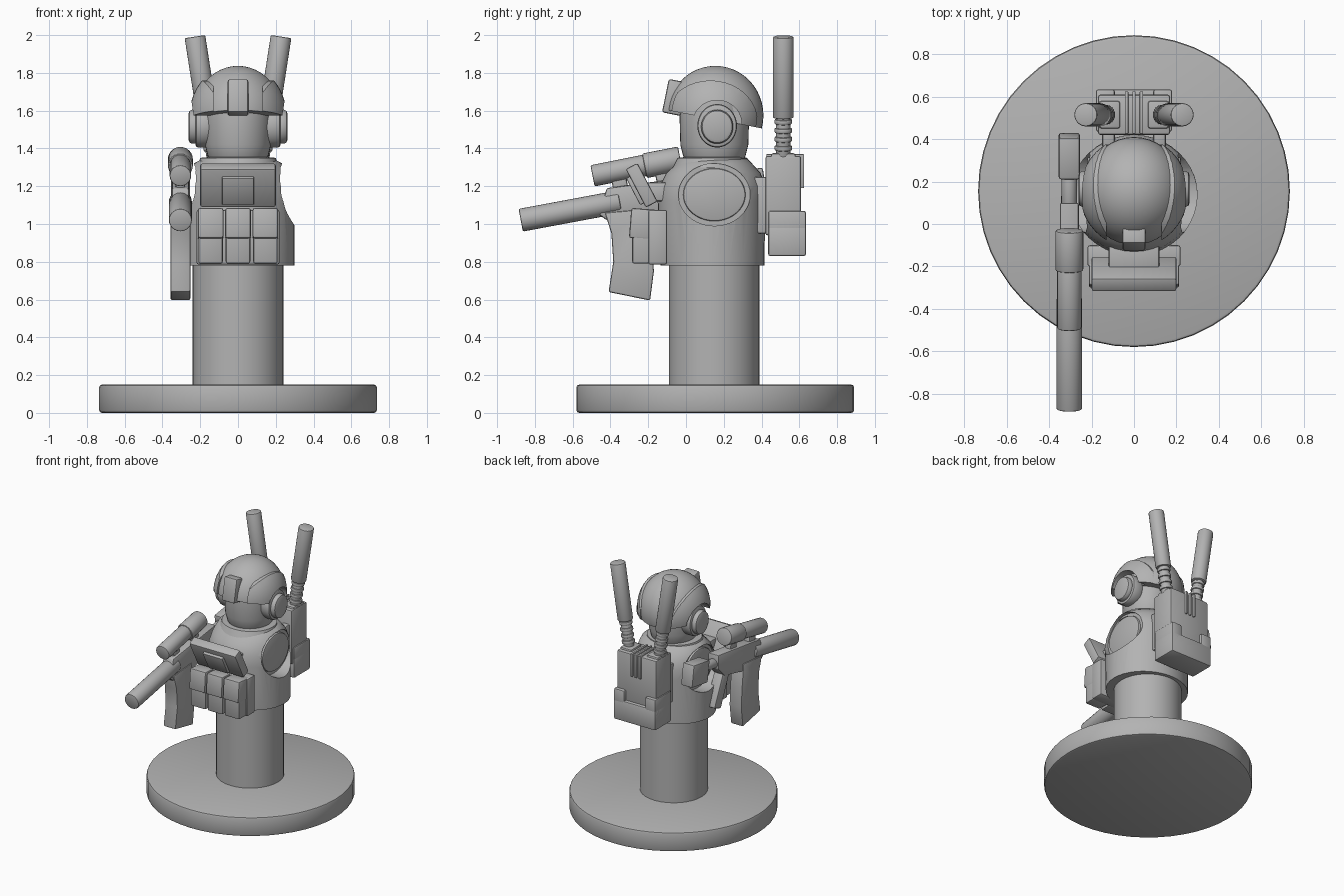
import bpy, bmesh, math
from mathutils import Vector, Matrix

old = bpy.data.objects.get("Cube")
if old:
    bpy.data.objects.remove(old, do_unlink=True)

grey = bpy.data.materials.new("plain_grey")
grey.use_nodes = True
COLOUR = (0.45, 0.45, 0.45, 1)
grey.diffuse_color = COLOUR
grey.node_tree.nodes["Principled BSDF"].inputs["Base Color"].default_value = COLOUR
CY = 0.15  # depth of the body axis


def finish(name, bm, bevel=0, angle=35):
    bmesh.ops.recalc_face_normals(bm, faces=bm.faces)
    me = bpy.data.meshes.new(name)
    bm.to_mesh(me)
    bm.free()
    ob = bpy.data.objects.new(name, me)
    bpy.context.collection.objects.link(ob)
    me.materials.append(grey)
    bpy.ops.object.select_all(action='DESELECT')
    ob.select_set(True)
    bpy.context.view_layer.objects.active = ob
    if bevel:
        mod = ob.modifiers.new("soft_edges", 'BEVEL')
        mod.width, mod.segments, mod.limit_method = bevel, 2, 'ANGLE'
        bpy.ops.object.modifier_apply(modifier=mod.name)
    bpy.ops.object.shade_smooth_by_angle(angle=math.radians(angle))
    return ob


def box(name, centre, size, tilt=0, bevel=0.012):
    bm = bmesh.new()
    bmesh.ops.create_cube(bm, size=1)
    m = Matrix.Translation(centre) @ Matrix.Rotation(tilt, 4, 'X') @ Matrix.Diagonal((*size, 1))
    bm.transform(m)
    return finish(name, bm, bevel)


def rod(name, a, b, r, r2=None, sides=24, bevel=0.008):
    a, b = Vector(a), Vector(b)
    bm = bmesh.new()
    bmesh.ops.create_cone(bm, cap_ends=True, segments=sides, radius1=r,
                          radius2=r if r2 is None else r2, depth=(b - a).length)
    bm.transform(Matrix.Translation((a + b) / 2) @ (b - a).to_track_quat('Z', 'Y').to_matrix().to_4x4())
    return finish(name, bm, bevel)


def loft(name, rings, sides=40):
    """Stack of ellipses: (z, x radius, y radius, y centre)."""
    bm = bmesh.new()
    loops = []
    for z, rx, ry, cy in rings:
        loops.append([bm.verts.new((rx * math.cos(t), cy + ry * math.sin(t), z))
                      for t in (math.tau * i / sides for i in range(sides))])
    for lo, hi in zip(loops, loops[1:]):
        for i in range(sides):
            j = (i + 1) % sides
            bm.faces.new((lo[i], lo[j], hi[j], hi[i]))
    bm.faces.new(loops[0])
    bm.faces.new(loops[-1])
    return finish(name, bm)


def side_shape(name, pts, x0, x1, bevel=0.01):
    """Side outline in y, z drawn out across x."""
    bm = bmesh.new()
    lo = [bm.verts.new((x0, y, z)) for y, z in pts]
    hi = [bm.verts.new((x1, y, z)) for y, z in pts]
    for i in range(len(pts)):
        j = (i + 1) % len(pts)
        bm.faces.new((lo[i], lo[j], hi[j], hi[i]))
    bm.faces.new(lo)
    bm.faces.new(hi)
    return finish(name, bm, bevel)


def oval(cy, cz, ry, rz, n=40):
    return [(cy + ry * math.cos(math.tau * i / n), cz + rz * math.sin(math.tau * i / n)) for i in range(n)]


def ball(name, centre, radii):
    bm = bmesh.new()
    bmesh.ops.create_uvsphere(bm, u_segments=40, v_segments=24, radius=1)
    bm.transform(Matrix.Translation(centre) @ Matrix.Diagonal((*radii, 1)))
    return finish(name, bm)


def combine(ob, tool, how='DIFFERENCE'):
    mod = ob.modifiers.new("cut", 'BOOLEAN')
    mod.operation, mod.object, mod.solver = how, tool, 'EXACT'
    bpy.context.view_layer.objects.active = ob
    bpy.ops.object.modifier_apply(modifier=mod.name)
    bpy.data.objects.remove(tool, do_unlink=True)


# Stand
rod("base_disc", (0, 0.155, 0), (0, 0.155, 0.15), 0.735, sides=48, bevel=0.015)
rod("pillar", (0, CY, 0.14), (0, CY, 0.8), 0.24, sides=32, bevel=0)

# Torso with an arm opening on each side
torso = loft("torso", [(0.78, 0.3, 0.275, 0.14), (1.12, 0.3, 0.285, 0.135), (1.2, 0.29, 0.28, 0.14),
                       (1.27, 0.265, 0.25, 0.145), (1.32, 0.235, 0.2, 0.15), (1.35, 0.18, 0.17, 0.15)])
for s in (-1, 1):
    combine(torso, side_shape("arm_cutter", oval(CY, 1.155, 0.19, 0.165), s * 0.205, s * 0.4, 0))
    side_shape("arm_pad", oval(CY, 1.155, 0.165, 0.14), s * 0.19, s * 0.222)
bpy.context.view_layer.objects.active = torso
torso.select_set(True)
bpy.ops.object.shade_smooth_by_angle(angle=math.radians(35))
loft("collar", [(1.3, 0.215, 0.2, 0.13), (1.35, 0.2, 0.185, 0.14), (1.355, 0.15, 0.15, 0.15)])

# Chest gear
box("pouch_backing", (0, -0.15, 0.93), (0.44, 0.1, 0.29))
for x in (-0.145, 0, 0.145):
    box("chest_pouch", (x, -0.22, 0.92), (0.13, 0.13, 0.26))
    box("pouch_flap", (x, -0.226, 1.0), (0.136, 0.14, 0.16), tilt=-0.08)
lean = math.atan2(0.11, 0.21)
box("chest_panel", (0, -0.235, 1.205), (0.4, 0.07, 0.23), tilt=lean, bevel=0.01)
box("panel_screen", (0, -0.262, 1.18), (0.17, 0.04, 0.16), tilt=lean, bevel=0.006)
box("panel_mount", (0, -0.15, 1.17), (0.24, 0.14, 0.1))

# Head and ear cups
loft("head", [(1.3, 0.13, 0.13, CY), (1.36, 0.16, 0.165, CY), (1.42, 0.175, 0.18, CY),
              (1.6, 0.18, 0.185, CY), (1.68, 0.17, 0.17, CY)])
for s in (-1, 1):
    side_shape("ear_cup", oval(0.165, 1.52, 0.105, 0.115), s * 0.14, s * 0.225, 0.015)
    side_shape("ear_cup_cap", oval(0.165, 1.515, 0.085, 0.09), s * 0.2, s * 0.262, 0.02)

# Helmet, trimmed underneath and around the ears, with a raised side ridge
def trim(ob):
    combine(ob, box("under_cutter", (0, CY, 1.3), (1, 1, 0.5), tilt=-0.19, bevel=0))
    for s in (-1, 1):
        combine(ob, side_shape("ear_cutter", oval(0.165, 1.53, 0.13, 0.125), s * 0.15, s * 0.5, 0))
    ob.select_set(True)
    bpy.context.view_layer.objects.active = ob
    bpy.ops.object.shade_smooth_by_angle(angle=math.radians(35))


trim(ball("helmet", (0, 0.155, 1.575), (0.238, 0.255, 0.262)))
for s in (-1, 1):
    ridge = ball("helmet_side_ridge", (0, 0.15, 1.575), (0.257, 0.265, 0.275))
    combine(ridge, side_shape("ridge_region", oval(0.13, 1.54, 0.25, 0.22), s * 0.13, s * 0.5, 0), 'INTERSECT')
    trim(ridge)
box("helmet_front_mount", (0, -0.06, 1.67), (0.11, 0.1, 0.18), tilt=-0.2)

# Radio pack with two antennas
box("radio_pack", (0, 0.515, 1.15), (0.34, 0.19, 0.42))
box("radio_pouch", (0, 0.535, 0.91), (0.36, 0.2, 0.16))
for s in (-1, 1):
    box("radio_pouch_side", (s * 0.135, 0.535, 1.0), (0.09, 0.2, 0.14))
    box("pack_strap", (s * 0.12, 0.42, 1.1), (0.06, 0.12, 0.3))
    foot, tip = Vector((s * 0.125, 0.515, 1.33)), Vector((s * 0.228, 0.515, 1.992))
    rod("antenna_stem", foot, foot.lerp(tip, 0.4), 0.038)
    for k in range(4):
        rod("antenna_spring_ring", foot.lerp(tip, 0.09 + k * 0.07), foot.lerp(tip, 0.13 + k * 0.07), 0.047)
    rod("antenna", foot.lerp(tip, 0.35), tip, 0.055)
    box("antenna_socket", (s * 0.115, 0.515, 1.35), (0.1, 0.13, 0.05))
for x in (-0.035, 0, 0.035):
    box("pack_rib", (x, 0.525, 1.28), (0.016, 0.2, 0.18), bevel=0.004)

# Rifle
GX = -0.305
rod("barrel", (GX, -0.875, 1.02), (GX, -0.35, 1.118), 0.061)
side_shape("receiver", [(-0.46, 1.05), (-0.42, 1.19), (0.1, 1.26), (0.1, 1.15), (0.02, 1.07), (-0.2, 1.02),
                        (-0.42, 1.02)], -0.35, -0.26)
side_shape("magazine", [(-0.43, 1.06), (-0.395, 0.95), (-0.385, 0.8), (-0.41, 0.64), (-0.19, 0.595),
                        (-0.17, 0.75), (-0.18, 0.9), (-0.2, 1.08)], -0.358, -0.252)
side_shape("grip", [(-0.06, 1.1), (0.03, 1.1), (0.14, 0.86), (0.06, 0.83)], -0.345, -0.265)
rod("stock_tube", (GX, 0.05, 1.18), (GX, 0.25, 1.21), 0.036)
box("stock_butt", (GX, 0.32, 1.2), (0.1, 0.2, 0.17), tilt=0.15)
rod("scope", (GX, -0.495, 1.255), (GX, -0.18, 1.318), 0.057)
rod("scope_eyepiece", (GX, -0.22, 1.308), (GX, -0.03, 1.345), 0.066)
for y, z in ((-0.35, 1.21), (-0.12, 1.25)):
    box("scope_mount", (GX, y, z), (0.05, 0.08, 0.12), tilt=0.19)
